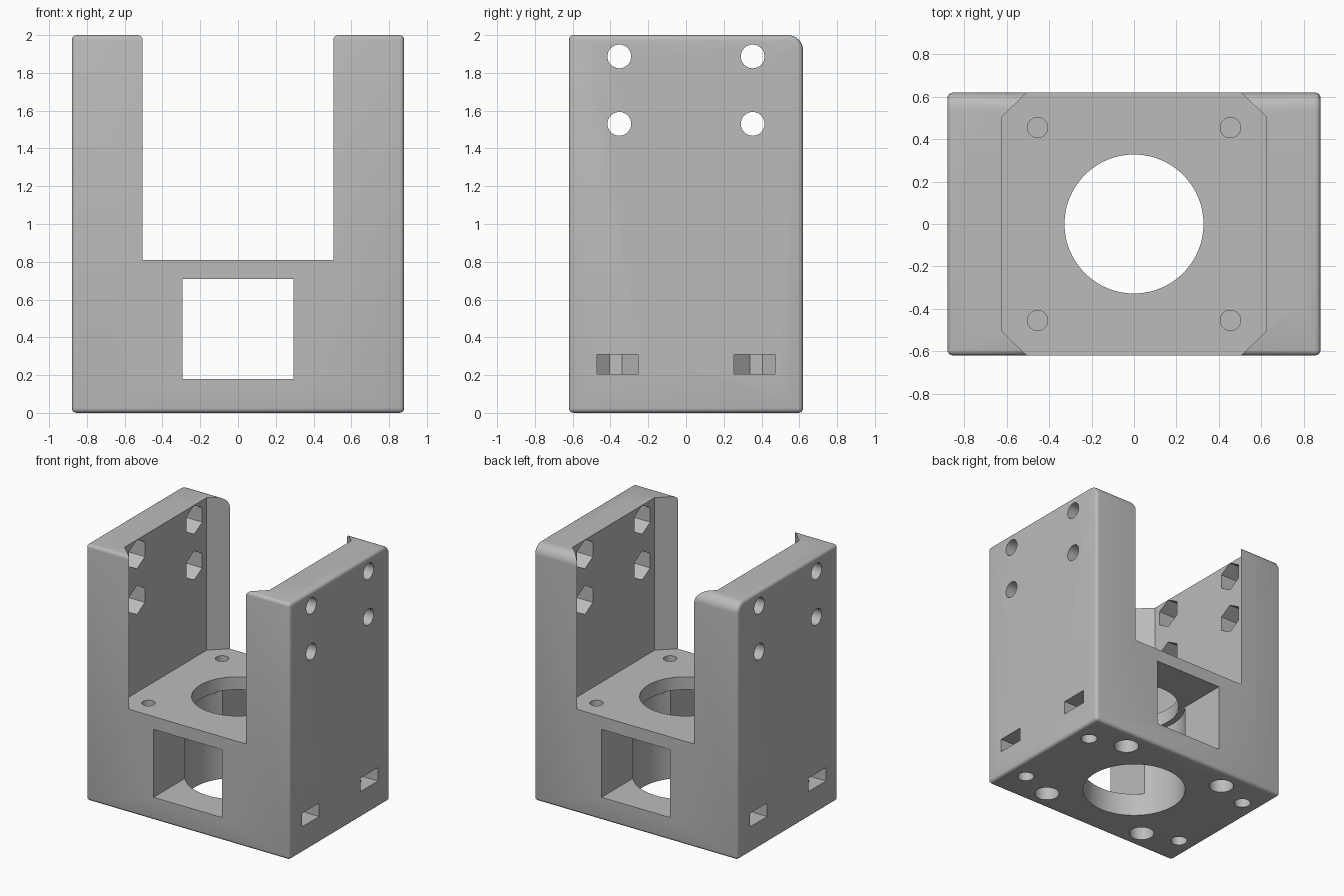
import bpy, bmesh, math

cube = bpy.data.objects.get("Cube")
if cube:
    bpy.data.objects.remove(cube, do_unlink=True)

W, D, H = 0.88, 0.62, 2.0      # half width, half depth, height
DECK = 0.81                    # height of the middle deck
WALL = 0.625                   # inner face of the side walls

grey = bpy.data.materials.new("plain grey")
grey.use_nodes = True
colour = (0.5, 0.5, 0.5, 1)
grey.diffuse_color = colour
grey.node_tree.nodes["Principled BSDF"].inputs["Base Color"].default_value = colour

cutters = []


def make_object(name, bm):
    bmesh.ops.recalc_face_normals(bm, faces=bm.faces)
    mesh = bpy.data.meshes.new(name)
    bm.to_mesh(mesh)
    bm.free()
    mesh.materials.append(grey)
    obj = bpy.data.objects.new(name, mesh)
    bpy.context.collection.objects.link(obj)
    return obj


def prism(name, outline, lo, hi, axis="z"):
    """Cutter: an outline pushed along z (outline x, y) or x (outline y, z)."""
    place = (lambda a, b, t: (a, b, t)) if axis == "z" else (lambda a, b, t: (t, a, b))
    bm = bmesh.new()
    low = [bm.verts.new(place(a, b, lo)) for a, b in outline]
    high = [bm.verts.new(place(a, b, hi)) for a, b in outline]
    bm.faces.new(low)
    bm.faces.new(high)
    n = len(low)
    for i in range(n):
        j = (i + 1) % n
        bm.faces.new((low[i], low[j], high[j], high[i]))
    obj = make_object(name, bm)
    obj.hide_render = True
    cutters.append(obj)


def ring(a, b, radius, sides):
    """Regular outline with a corner pointing up."""
    steps = [math.tau * i / sides for i in range(sides)]
    return [(a + radius * math.sin(t), b + radius * math.cos(t)) for t in steps]


def rect(a, b):
    return [(-a, -b), (a, -b), (a, b), (-a, b)]


# Solid block with a larger round on the top back edge
bm = bmesh.new()
bmesh.ops.create_cube(bm, size=1)
for v in bm.verts:
    v.co = (v.co.x * 2 * W, v.co.y * 2 * D, (v.co.z + 0.5) * H)
top_back = [e for e in bm.edges if all(v.co.y > 0 and v.co.z > 1 for v in e.verts)]
bmesh.ops.bevel(bm, geom=top_back, offset=0.08, segments=8, profile=0.5, affect="EDGES")
body = make_object("bracket_body", bm)
bpy.context.view_layer.objects.active = body
body.select_set(True)

# Small rounds on all other outer edges
rounds = body.modifiers.new("edge_rounds", "BEVEL")
rounds.width = 0.025
rounds.segments = 4
rounds.limit_method = "ANGLE"
rounds.angle_limit = math.radians(40)

# Upper pocket, narrowed by chamfers at the front and back
quarter = [(WALL, 0.505), (0.505, D), (0.405, D + 0.1)]
pocket = quarter + [(-x, y) for x, y in reversed(quarter)]
pocket += [(-x, -y) for x, y in quarter] + [(x, -y) for x, y in reversed(quarter)]
# Keep the mouth of the pocket straight beyond the block
pocket = [(math.copysign(0.505, x) if abs(y) > D else x, y) for x, y in pocket]
prism("pocket_cutter", pocket, DECK, H + 0.2)

# Window running front to back, then the stepped central bore
prism("window_cutter", rect(0.295, D + 0.2), 0.18, 0.71)
prism("lower_bore_cutter", ring(0, 0, 0.375, 64), -0.1, 0.70)
prism("upper_bore_cutter", ring(0, 0, 0.328, 64), 0.5, DECK + 0.1)

# Repeated holes, mirrored to all four corners
nut_slot = [(W + 0.1, 0.255), (0.70, 0.255), (0.62, 0.34),
            (0.615, 0.405), (0.67, 0.47), (W + 0.1, 0.47)]
for sx in (-1, 1):
    for sy in (-1, 1):
        prism("deck_hole_cutter", ring(sx * 0.455, sy * 0.455, 0.048, 24), 0.70, DECK + 0.1)
        prism("base_screw_cutter", ring(sx * 0.455, sy * 0.455, 0.09, 32), -0.1, 0.66)
        prism("base_nut_hole_cutter", ring(sx * 0.735, sy * 0.362, 0.06, 24), -0.1, 0.25)
        prism("nut_slot_cutter", [(sx * x, sy * y) for x, y in nut_slot], 0.205, 0.31)
        for z in (1.53, 1.887):
            y = sy * 0.353
            prism("wall_hole_cutter", ring(y, z, 0.063, 32), sx * 0.55, sx * (W + 0.1), "x")
            prism("hex_pocket_cutter", ring(y, z, 0.113, 6), sx * 0.55, sx * 0.79, "x")

# Cut everything out of the block
for cutter in cutters:
    cut = body.modifiers.new(cutter.name, "BOOLEAN")
    cut.operation = "DIFFERENCE"
    cut.solver = "EXACT"
    cut.object = cutter
for name in [m.name for m in body.modifiers]:
    bpy.ops.object.modifier_apply(modifier=name)
for cutter in cutters:
    bpy.data.objects.remove(cutter, do_unlink=True)

bpy.ops.object.shade_smooth_by_angle(angle=math.radians(30))
